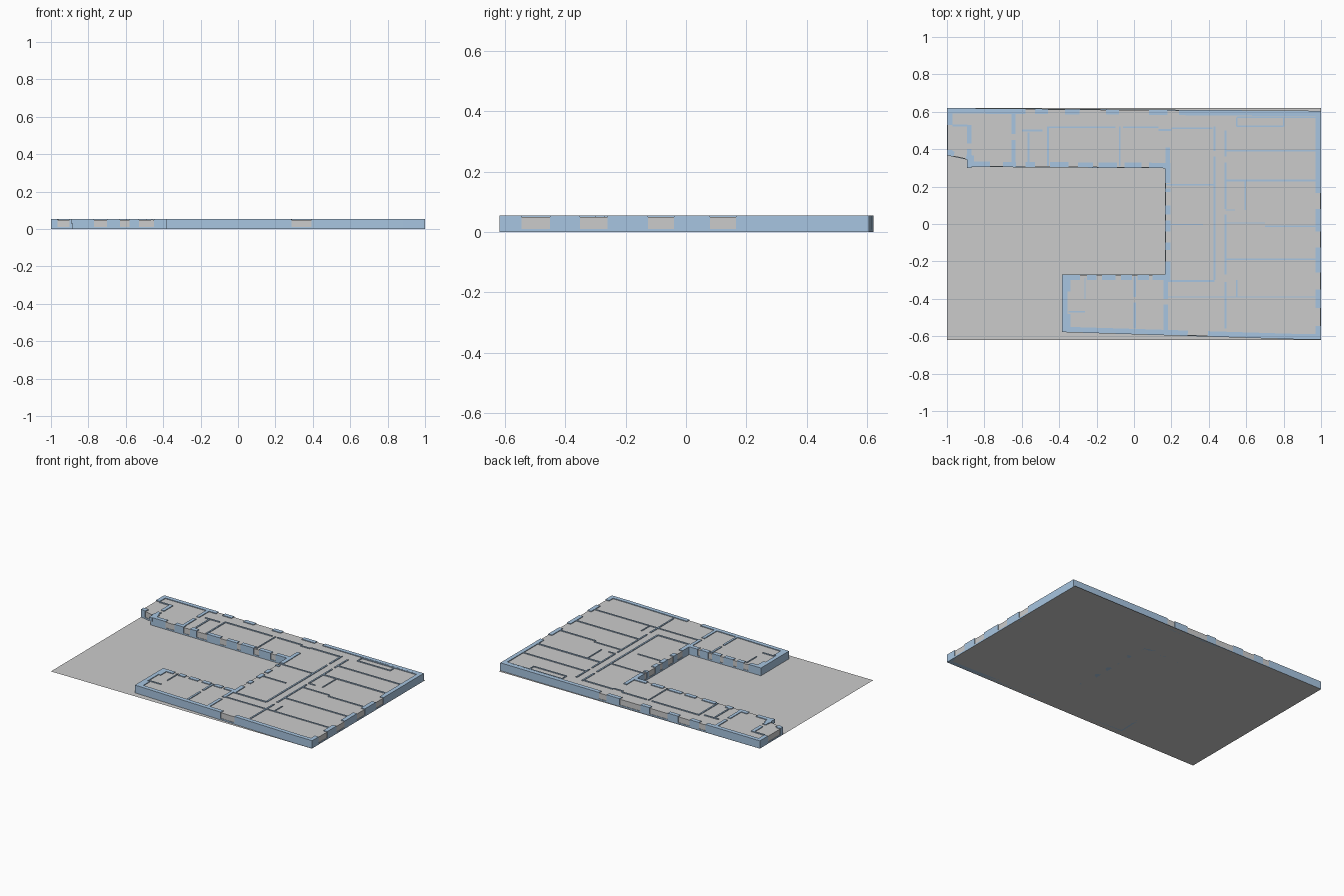
import bpy, bmesh
from mathutils import Vector as V

H, ROOF, SILL = 0.054, 0.049, 0.01
blue = bpy.data.materials.new("wall_blue")
blue.diffuse_color = (0.39, 0.56, 0.75, 1)


def prism(bm, pts, z0, z1):
    lo = [bm.verts.new((p[0], p[1], z0)) for p in pts]
    hi = [bm.verts.new((p[0], p[1], z1)) for p in pts]
    bm.faces.new(lo[::-1])
    bm.faces.new(hi)
    n = len(pts)
    for i in range(n):
        j = (i + 1) % n
        bm.faces.new((lo[i], lo[j], hi[j], hi[i]))


def box(bm, x0, x1, y0, y1, z0=0.0, z1=H):
    prism(bm, [(x0, y0), (x1, y0), (x1, y1), (x0, y1)], z0, z1)


def finish(bm, name, mat=None):
    bmesh.ops.recalc_face_normals(bm, faces=bm.faces)
    me = bpy.data.meshes.new(name)
    bm.to_mesh(me)
    bm.free()
    ob = bpy.data.objects.new(name, me)
    bpy.context.collection.objects.link(ob)
    if mat:
        me.materials.append(mat)


def inset(pts, d):
    # mitred inward offset of a counter-clockwise outline
    out = []
    for i, p in enumerate(pts):
        e0 = (p - pts[i - 1]).normalized()
        e1 = (pts[(i + 1) % len(pts)] - p).normalized()
        n0, n1 = V((-e0.y, e0.x)), V((-e1.y, e1.x))
        out.append(p + (n0 + n1) * d / (1 + n0.dot(n1)))
    return out


# footprint: each corner starts an edge; window gaps run along that edge (x or y)
edges = [
    ((-1, .62), [(.53, .395)]),
    ((-1, .367), [(-.965, -.90)]),
    ((-.885, .342), []),
    ((-.885, .305), [(-.77, -.70), (-.63, -.58), (-.53, -.45), (-.35, -.30), (-.22, -.19),
                     (-.09, -.05), (.04, .08)]),
    ((.165, .298), [(.22, .19), (.17, .10), (.05, .02), (-.04, -.10), (-.14, -.20)]),
    ((.165, -.27), [(.10, .08), (.02, -.01), (-.07, -.10), (-.17, -.20), (-.25, -.29)]),
    ((-.385, -.27), []),
    ((-.385, -.578), [(.287, .394)]),
    ((.88, -.617), []),
    ((1, -.617), [(-.545, -.45), (-.35, -.26), (-.125, -.04), (.08, .165)]),
    ((1, .605), [(.24, .18), (.08, -.08), (-.15, -.29), (-.37, -.46), (-.53, -.58)]),
]
foot = [V(e[0]) for e in edges]
T = 0.029

# ground sheet
bm = bmesh.new()
bm.faces.new([bm.verts.new((x, y, 0)) for x, y in ((-1, -.62), (1, -.62), (1, .62), (-1, .62))])
finish(bm, "ground_sheet")

# grey room fill, seen in the rooms and window openings
bm = bmesh.new()
prism(bm, inset(foot, .003), .001, ROOF)
finish(bm, "room_fill")

# outer walls with sills below the window gaps
bm = bmesh.new()
inner = inset(foot, T)
for i, (_, gaps) in enumerate(edges):
    j = (i + 1) % len(foot)
    a, b = foot[i], foot[j]
    d = b - a
    ax = 0 if abs(d.x) > abs(d.y) else 1
    n = V((-d.y, d.x)).normalized() * T
    stops = [(a, inner[i])]
    for g in gaps:
        for c in g:
            p = a + d * ((c - a[ax]) / d[ax])
            stops.append((p, p + n))
    stops.append((b, inner[j]))
    for k in range(len(stops) - 1):
        (p, ip), (q, iq) = stops[k], stops[k + 1]
        prism(bm, [p, q, iq, ip], 0, SILL if k % 2 else H)
finish(bm, "outer_walls", blue)

# inner walls: (fixed coordinate, thickness, start, end)
vertical = [
    (-.88, .025, .30, .40), (-.88, .025, .43, .53), (-.645, .022, .31, .45),
    (-.645, .022, .48, .60), (-.565, .010, .31, .49), (-.46, .010, .31, .52),
    (-.077, .008, .31, .52), (.18, .025, .30, .41), (.43, .011, -.30, .36),
    (.43, .011, .39, .52), (.49, .010, .36, .50), (.49, .010, .08, .33),
    (.49, .010, -.27, .05), (.49, .010, -.56, -.31), (.595, .007, .075, .23),
    (.55, .007, .52, .57), (.80, .007, .52, .57), (.55, .007, -.39, -.30),
    (.005, .014, -.56, -.42), (.005, .014, -.39, -.28), (.17, .022, -.57, -.43),
    (.17, .022, -.40, -.28), (-.262, .007, -.40, -.29), (-.35, .02, -.57, -.48),
    (-.35, .02, -.36, -.29),
]
horizontal = [
    (.518, .009, -.46, -.10), (.518, .009, -.06, .13), (.503, .009, .13, .20),
    (.512, .009, .20, .42), (.523, .008, .55, .80), (.572, .008, .55, .98),
    (.392, .008, .49, .98), (.232, .010, .49, .98), (.005, .007, .49, .70),
    (-.012, .008, .70, .98), (-.188, .008, .49, .98), (-.39, .007, .49, .98),
    (.21, .007, .17, .43), (-.003, .007, .17, .37), (-.305, .010, .17, .43),
    (-.39, .007, .17, .49), (.075, .007, .49, .54), (-.468, .008, -.35, -.262),
    (.50, .009, -.60, -.49), (.526, .010, -.97, -.89),
]
bm = bmesh.new()
for x, t, y0, y1 in vertical:
    box(bm, x - t / 2, x + t / 2, y0, y1, ROOF - .02)
for y, t, x0, x1 in horizontal:
    box(bm, x0, x1, y - t / 2, y + t / 2, ROOF - .02)
finish(bm, "inner_walls", blue)
